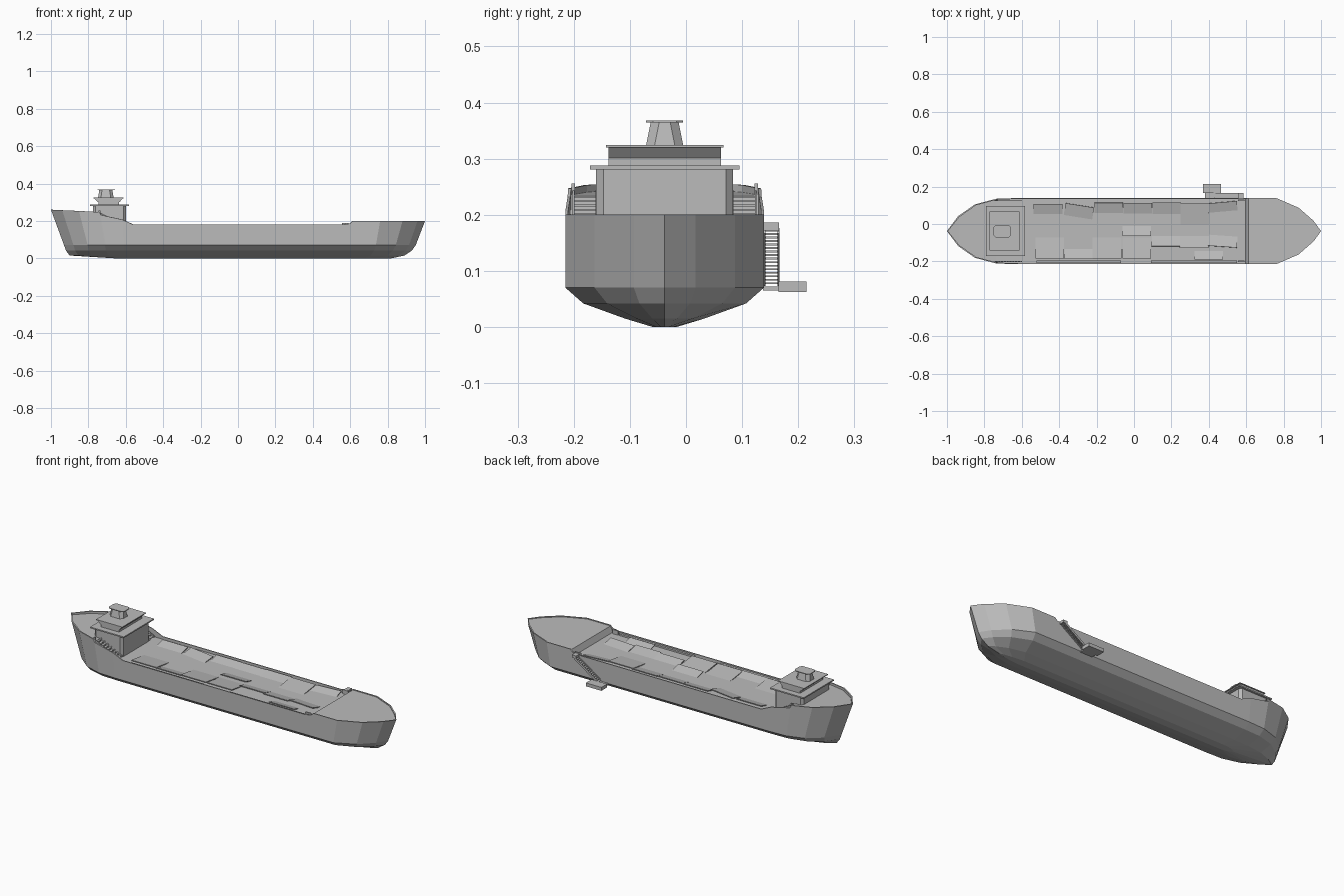
import bpy, bmesh, math
from mathutils import Matrix, Vector

if "Cube" in bpy.data.objects:
    bpy.data.objects.remove(bpy.data.objects["Cube"])

grey = bpy.data.materials.new("ship grey")
grey.diffuse_color = (0.5, 0.5, 0.5, 1)
grey.use_nodes = True
grey.node_tree.nodes["Principled BSDF"].inputs["Base Color"].default_value = grey.diffuse_color
C = -0.038  # centreline of the hull in y


def finish(bm, name):
    bmesh.ops.remove_doubles(bm, verts=bm.verts, dist=1e-5)
    bmesh.ops.dissolve_degenerate(bm, edges=bm.edges, dist=1e-6)
    bmesh.ops.recalc_face_normals(bm, faces=bm.faces)
    me = bpy.data.meshes.new(name)
    bm.to_mesh(me)
    bm.free()
    me.materials.append(grey)
    ob = bpy.data.objects.new(name, me)
    bpy.context.collection.objects.link(ob)
    return ob


def outline(x0, x1, y0, y1, c):
    return [(x0 + c, y0), (x1 - c, y0), (x1, y0 + c), (x1, y1 - c),
            (x1 - c, y1), (x0 + c, y1), (x0, y1 - c), (x0, y0 + c)]


def block(name, rect, z0, z1, top=None, c=0.0, matrix=None):
    """Prism on a chamfered rectangle, optionally with a different top rectangle."""
    bm = bmesh.new()
    low = [bm.verts.new((x, y, z0)) for x, y in outline(*rect, c)]
    high = [bm.verts.new((x, y, z1)) for x, y in outline(*(top or rect), c)]
    bm.faces.new(low)
    bm.faces.new(high)
    for i in range(8):
        j = (i + 1) % 8
        bm.faces.new((low[i], low[j], high[j], high[i]))
    if matrix:
        bm.transform(matrix)
    return finish(bm, name)


# Hull: stations (x, half width, bulwark top, deck height)
stations = [
    (-1, 0, .26, .25), (-.94, .08, .257, .245), (-.85, .143, .253, .24),
    (-.74, .172, .247, .235), (-.735, .173, .232, .168), (-.62, .177, .207, .166),
    (-.56, .177, .18, .165), (.56, .177, .18, .165), (.6, .177, .186, .165),
    (.615, .177, .2, .196), (.76, .177, .2, .196), (.88, .125, .2, .196),
    (.96, .055, .2, .196), (1, 0, .2, .196)]
# Waterlines: z, stern reach, bow reach, width factor
waterlines = [(0, .66, .82, .12), (.015, .9, .89, .4), (.042, .92, .93, .82), (.07, .93, .95, 1)]


def pull_in(x, stern, bow):
    if abs(x) <= .56:
        return x
    reach = stern if x < 0 else bow
    return math.copysign(.56 + (abs(x) - .56) * (reach - .56) / .44, x)


bm = bmesh.new()
rings = []
for x, w, top, deck in stations:
    half = [(pull_in(x, s, b), w * k, z) for z, s, b, k in waterlines]
    inner = max(0, w - .005)
    half += [(x, w, top), (x * .994, inner, top), (x * .994, inner, deck)]
    ring = [(a, C - b, z) for a, b, z in half] + [(a, C + b, z) for a, b, z in reversed(half)]
    rings.append([bm.verts.new(p) for p in ring])
for a, b in zip(rings, rings[1:]):
    n = len(a)
    for i in range(n):
        j = (i + 1) % n
        bm.faces.new((a[i], a[j], b[j], b[i]))
finish(bm, "hull")

# Deckhouse, bridge and funnel
block("deckhouse", (-.775, -.6, C - .122, C + .122), .165, .281, c=.013)
block("deckhouse_roof", (-.79, -.583, C - .133, C + .133), .281, .288)
block("bridge_base", (-.745, -.635, C - .1, C + .1), .288, .301)
block("bridge", (-.75, -.633, C - .1, C + .1), .301, .32, top=(-.768, -.617, C - .1, C + .1))
block("bridge_roof", (-.773, -.612, C - .105, C + .105), .32, .324)
block("funnel", (-.748, -.665, C - .033, C + .033), .324, .364,
      top=(-.742, -.672, C - .025, C + .025), c=.015)
block("funnel_cap", (-.752, -.657, C - .033, C + .033), .364, .368, c=.012)

# Stairs from the stern deck to the main deck, with rails and posts, both sides
for side in (-1, 1):
    yc = C + side * .142
    for i in range(9):
        x, z = -.74 + i * .015, .233 - i * .0075
        block("stern_stair_tread", (x, x + .015, yc - .019, yc + .019), z - .003, z)
    for e in (-.0205, .0205):
        m = Matrix.Translation((-.67, yc + e, .204)) @ Matrix.Rotation(math.atan(.5), 4, 'Y')
        block("stern_stair_rail", (-.078, .078, -.0015, .0015), -.006, .006, matrix=m)
    yp = C + side * .163
    block("stern_post", (-.745, -.735, yp - .003, yp + .003), .235, .256)
    # small posts at the forecastle break
    block("forward_post", (.555, .59, yp - .002, yp + .006), .165, .188)

# Deck cargo plates: x centre, y centre, width in y, turn in degrees, tilted inward
plates = [(-.46, .078, .06, 0), (-.295, .066, .07, -9), (-.135, .085, .06, 0),
          (.02, .083, .06, 0), (.175, .083, .066, 0), (.325, .05, .12, 0), (.475, .09, .055, 5),
          (-.45, -.125, .12, 0), (-.295, -.158, .06, 0), (-.145, -.125, .12, 0),
          (.015, -.035, .06, 0), (.015, -.125, .12, 0), (.17, -.09, .06, 0),
          (.32, -.095, .07, 0), (.475, -.09, .065, -4), (.4, -.165, .05, 0)]
for x, y, w, turn in plates:
    rise = min(.016, w * .27)
    tilt = math.asin(rise / w) * (1 if y > C + .01 else -1)
    m = (Matrix.Translation((x, y, .162 + rise / 2)) @ Matrix.Rotation(math.radians(turn), 4, 'Z')
         @ Matrix.Rotation(tilt, 4, 'X'))
    block("deck_plate", (-.077, .077, -w / 2, w / 2), -.002, .002, matrix=m)

# Side coamings along the deck edge
for x0, x1 in ((-.52, -.07), (.09, .55)):
    block("deck_coaming", (x0, x1, C - .17, C - .158), .165, .174)

# Boarding ladder and its landing platform
block("landing_platform", (.37, .465, .165, .215), .062, .081)
block("landing_bracket", (.38, .455, .137, .17), .065, .072)
top_pt, low_pt = Vector((.57, .1525, .172)), Vector((.43, .1525, .078))
run = top_pt - low_pt
for i in range(16):
    p = low_pt + run * (i / 15)
    block("ladder_tread", (p.x - .006, p.x + .006, .141, .166), p.z - .0015, p.z + .0015)
m = Matrix.Translation((top_pt + low_pt) / 2) @ Matrix.Rotation(-math.atan2(run.z, run.x), 4, 'Y')
for y in (-.0125, .0125):
    block("ladder_stringer", (-.084, .084, y - .0015, y + .0015), -.006, .006, matrix=m)
block("ladder_head", (.56, .585, .135, .166), .172, .186)
